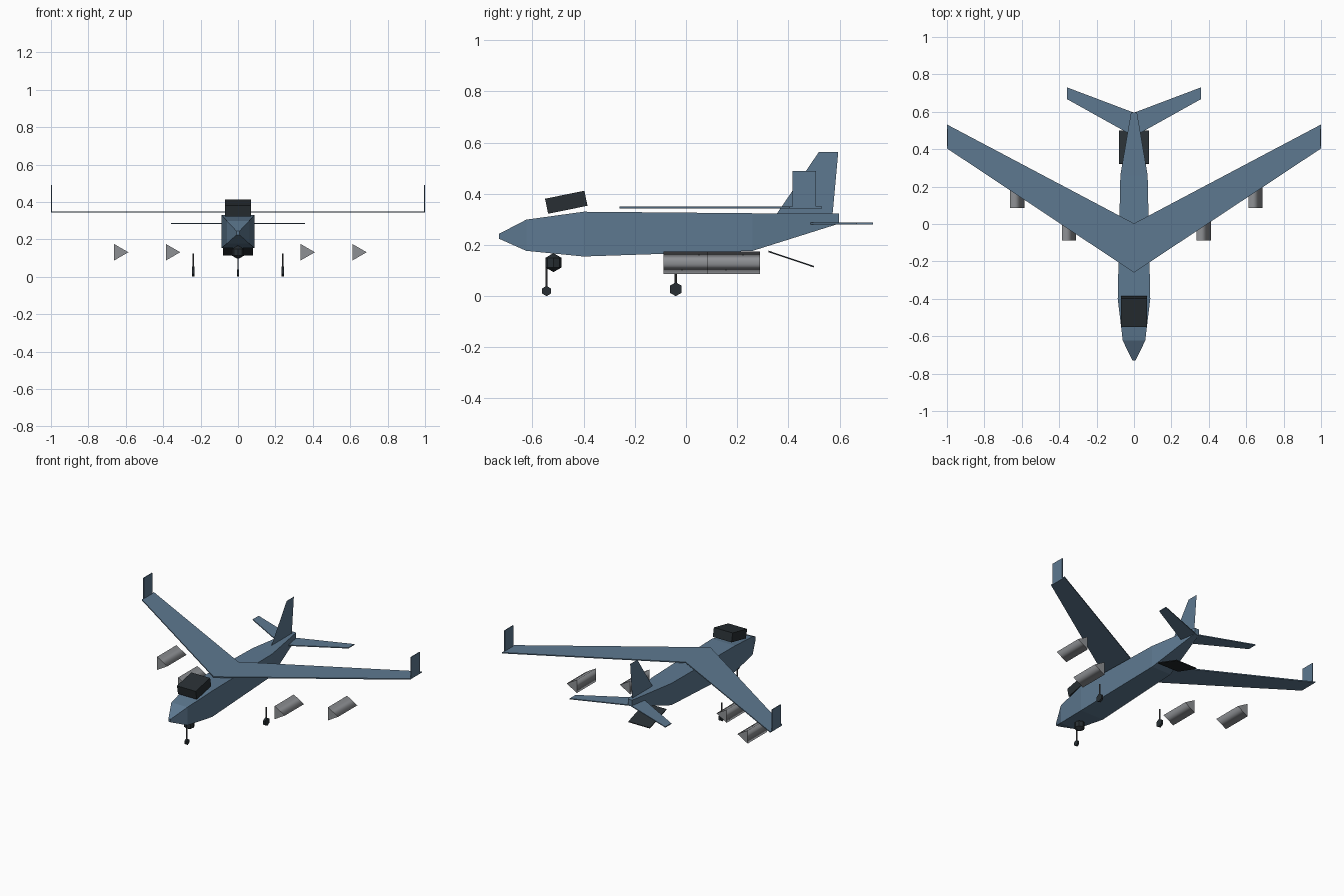
import bpy, bmesh, math
from mathutils import Matrix, Vector

cube = bpy.data.objects.get("Cube")
if cube:
    bpy.data.objects.remove(cube, do_unlink=True)


def material(name, rgb):
    m = bpy.data.materials.new(name)
    m.use_nodes = True
    m.diffuse_color = (*rgb, 1)
    bsdf = next(n for n in m.node_tree.nodes if n.type == 'BSDF_PRINCIPLED')
    bsdf.inputs["Base Color"].default_value = (*rgb, 1)
    return m


BLUE = material("blue_grey_paint", (0.11, 0.19, 0.28))
GREY = material("engine_grey", (0.27, 0.28, 0.295))
DARK = material("dark_charcoal", (0.021, 0.028, 0.033))
STRUT = material("strut_grey", (0.07, 0.07, 0.075))


def finish(name, bm, mat):
    bmesh.ops.recalc_face_normals(bm, faces=bm.faces[:])
    mesh = bpy.data.meshes.new(name)
    bm.to_mesh(mesh)
    bm.free()
    mesh.materials.append(mat)
    ob = bpy.data.objects.new(name, mesh)
    bpy.context.scene.collection.objects.link(ob)
    return ob


def box(name, centre, size, mat, tilt=0):
    bm = bmesh.new()
    bmesh.ops.create_cube(bm, size=1, matrix=Matrix.Translation(centre)
                          @ Matrix.Rotation(tilt, 4, 'X') @ Matrix.Diagonal((*size, 1)))
    return finish(name, bm, mat)


def plate(name, outline, thickness, mat):
    """Flat outline, pushed along z when it has a thickness."""
    bm = bmesh.new()
    face = bm.faces.new([bm.verts.new(p) for p in outline])
    if thickness:
        ext = bmesh.ops.extrude_face_region(bm, geom=[face])
        moved = [v for v in ext["geom"] if isinstance(v, bmesh.types.BMVert)]
        bmesh.ops.translate(bm, verts=moved, vec=(0, 0, thickness))
    return finish(name, bm, mat)


def prism(name, centre, radius, depth, sides, turn, mat):
    """Cylinder with few sides: turn maps its z axis to the wanted direction."""
    bm = bmesh.new()
    bmesh.ops.create_cone(bm, cap_ends=True, segments=sides, radius1=radius,
                          radius2=radius, depth=depth,
                          matrix=Matrix.Translation(centre) @ turn)
    return finish(name, bm, mat)


# Fuselage: rectangular sections (y, half width, bottom, top)
sections = [(-0.73, 0.008, 0.224, 0.244), (-0.624, 0.06, 0.177, 0.299),
            (-0.4, 0.087, 0.155, 0.33), (0.26, 0.073, 0.177, 0.324),
            (0.597, 0.016, 0.283, 0.324)]
bm = bmesh.new()
rings = [[bm.verts.new((sx * w, y, z)) for sx, z in
          ((-1, lo), (1, lo), (1, hi), (-1, hi))] for y, w, lo, hi in sections]
for a, b in zip(rings, rings[1:]):
    for i in range(4):
        j = (i + 1) % 4
        bm.faces.new((a[i], a[j], b[j], b[i]))
bm.faces.new(rings[0])
bm.faces.new(rings[-1])
finish("fuselage", bm, BLUE)


# Swept wing and tailplane, each half mirrored about the centre
def swept(name, span, z, thick, lead, trail, tip_lead, tip_trail):
    for side, label in ((1, "left"), (-1, "right")):
        plate(f"{label}_{name}", [(0, lead, z), (side * span, tip_lead, z),
              (side * span, tip_trail, z), (0, trail, z)], thick, BLUE)


swept("wing", 1.0, 0.343, 0.007, -0.26, 0.003, 0.404, 0.532)
swept("tailplane", 0.357, 0.281, 0.006, 0.468, 0.595, 0.667, 0.73)

# Tail fin sheet
plate("tail_fin", [(0, 0.355, 0.322), (0, 0.519, 0.563),
                   (0, 0.595, 0.563), (0, 0.573, 0.322)], 0, BLUE)

# Cockpit block, rear ramp and sensor ball
box("cockpit_block", (0, -0.468, 0.367), (0.14, 0.157, 0.06), DARK, math.radians(11.5))
box("rear_ramp", (0, 0.411, 0.145), (0.16, 0.187, 0.006), DARK, math.radians(-18.5))
bm = bmesh.new()
bmesh.ops.create_uvsphere(bm, u_segments=8, v_segments=3, radius=0.037,
                          matrix=Matrix.Translation((0, -0.518, 0.131)))
finish("sensor_ball", bm, DARK)

# Winglets and main gear on both sides
wheel_turn = Matrix.Rotation(math.pi / 2, 4, 'Y') @ Matrix.Rotation(math.pi / 2, 4, 'Z')


def gear(name, x, y, radius, width):
    # Hexagonal wheel with a point at the bottom
    bm = bmesh.new()
    rims = [[bm.verts.new((x + s * width / 2, y + radius * math.sin(k * math.pi / 3),
                           radius + radius * math.cos(k * math.pi / 3)))
             for k in range(6)] for s in (-1, 1)]
    for k in range(6):
        n = (k + 1) % 6
        bm.faces.new((rims[0][k], rims[0][n], rims[1][n], rims[1][k]))
    for rim in rims:
        bm.faces.new(rim)
    finish(name + "_wheel", bm, DARK)
    prism(name + "_strut", (x, y, (radius + 0.125) / 2), 0.004, 0.125 - radius,
          6, Matrix.Identity(4), STRUT)


gear("nose", 0, -0.545, 0.02, 0.012)
for side, label in ((1, "left"), (-1, "right")):
    box(label + "_winglet", (side * 0.9975, 0.463, 0.418), (0.005, 0.092, 0.143), BLUE)
    gear(label + "_main", side * 0.239, -0.04, 0.027, 0.015)

# Triangular engines with smooth sides and flat ends
for x, y, label in ((0.36, 0.015, "inner"), (0.637, 0.187, "outer")):
    for side, hand in ((1, "left"), (-1, "right")):
        bm = bmesh.new()
        ends = [[bm.verts.new((side * x + 0.051 * math.cos(a), y + d,
                               0.131 + 0.051 * math.sin(a)))
                 for a in (0, math.tau / 3, 2 * math.tau / 3)] for d in (-0.102, 0.102)]
        for k in range(3):
            n = (k + 1) % 3
            bm.faces.new((ends[0][k], ends[0][n], ends[1][n], ends[1][k])).smooth = True
        for end in ends:
            for e in bm.faces.new(end).edges:
                e.smooth = False
        finish(f"{hand}_{label}_engine", bm, GREY)
